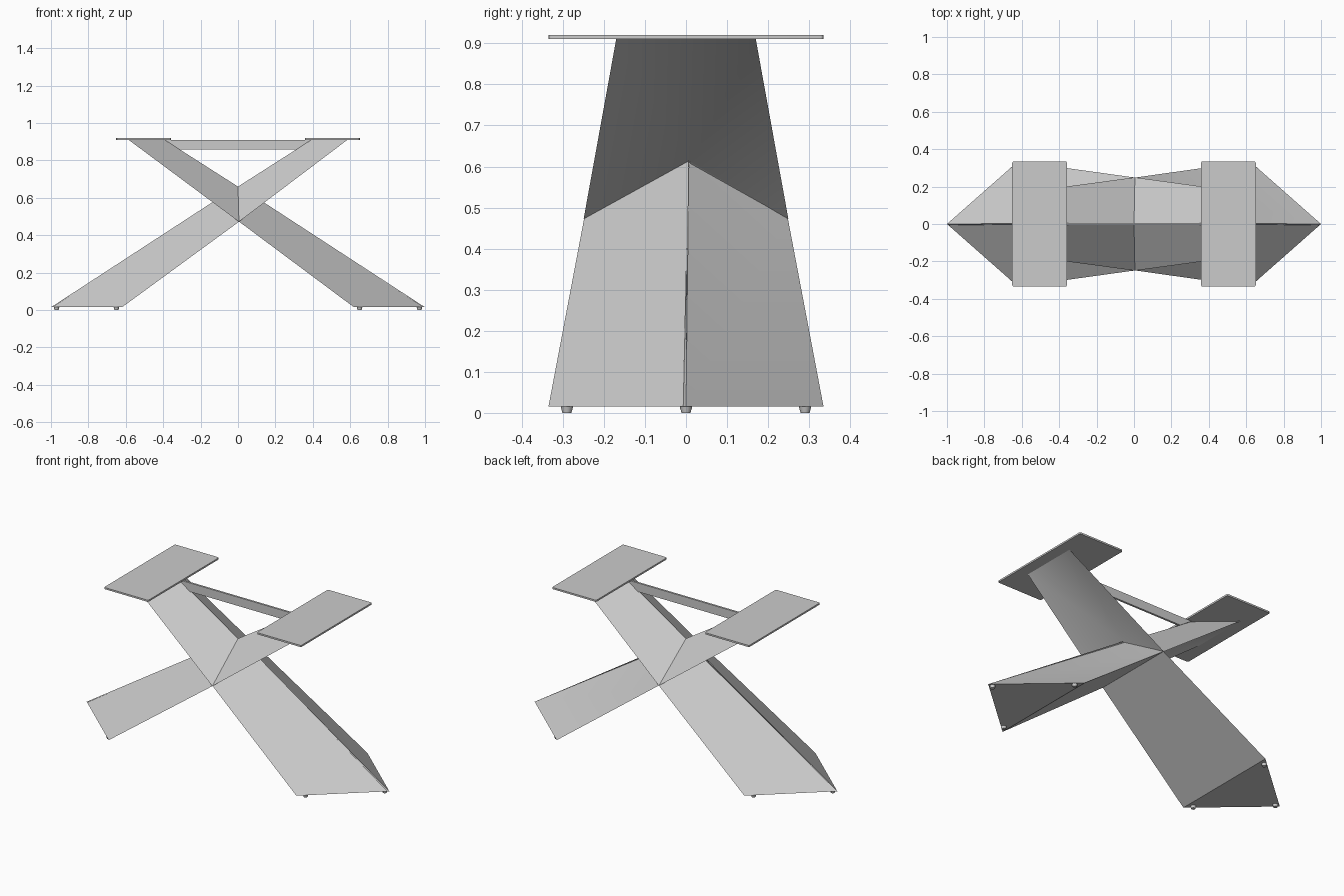
import bpy, bmesh, math
from mathutils import Vector

cube = bpy.data.objects.get("Cube")
if cube:
    bpy.data.objects.remove(cube, do_unlink=True)

# One painted metal finish
metal = bpy.data.materials.new("light grey metal")
metal.use_nodes = True
GREY = (0.6, 0.6, 0.6, 1)
metal.diffuse_color = GREY
metal.node_tree.nodes["Principled BSDF"].inputs["Base Color"].default_value = GREY


def finish(name, bm, smooth=True):
    bmesh.ops.recalc_face_normals(bm, faces=bm.faces)
    mesh = bpy.data.meshes.new(name)
    bm.to_mesh(mesh)
    bm.free()
    mesh.materials.append(metal)
    ob = bpy.data.objects.new(name, mesh)
    bpy.context.collection.objects.link(ob)
    if smooth:
        bpy.ops.object.select_all(action="DESELECT")
        ob.select_set(True)
        bpy.context.view_layer.objects.active = ob
        bpy.ops.object.shade_smooth_by_angle(angle=math.radians(30))
    return ob


FOOT, TOP = 0.015, 0.91     # heights of the leg ends

# Crossed legs: two tapering three-sided beams joined into one X
bm = bmesh.new()
ring = {}


def v(x, y, z):
    key = (round(x, 4), round(y, 4), z)
    if key not in ring:
        ring[key] = bm.verts.new(key)
    return ring[key]


soft = []
crown = v(0, 0, 0.66)
for s in (1, -1):
    toe, notch, ridge_top = v(s, 0, FOOT), v(s * 0.073, 0, 0.613), v(s * 0.392, 0, TOP)
    under_top = v(s * 0.585, 0, TOP)
    heel, waist, head = [], [], []
    for t in (1, -1):
        heel.append(v(s * 0.62, t * 0.335, FOOT))
        waist.append(v(0, t * 0.25, 0.475))
        head.append(v(s * 0.585, t * 0.17, TOP))
        bm.faces.new((toe, heel[-1], waist[-1], notch))            # lower outer side
        bm.faces.new((notch, waist[-1], head[-1], under_top))      # upper underside
        bm.faces.new((crown, waist[-1], head[-1], ridge_top))      # upper inner side
        soft.append((notch, waist[-1]))
    bm.faces.new((toe, heel[0], heel[1]))
    bm.faces.new((heel[0], heel[1], waist[1], waist[0]))
    bm.faces.new((ridge_top, head[0], under_top, head[1]))
    soft.append((toe, notch))
bm.normal_update()
edges = [bm.edges.get(pair) for pair in soft]
bmesh.ops.bevel(bm, geom=edges, offset=0.008, segments=2, profile=0.5, affect="EDGES")
finish("crossed_legs", bm)


def box(name, size, centre, corner=0.0):
    bm = bmesh.new()
    bmesh.ops.create_cube(bm, size=1)
    for p in bm.verts:
        p.co = Vector(a * b for a, b in zip(p.co, size)) + Vector(centre)
    if corner:
        upright = [e for e in bm.edges
                   if abs(e.verts[0].co.z - e.verts[1].co.z) > size[2] / 2]
        bmesh.ops.bevel(bm, geom=upright, offset=corner, segments=3,
                        profile=0.5, affect="EDGES")
    return finish(name, bm)


# Mounting plates on the leg heads
for side, s in (("left", 1), ("right", -1)):
    box(side + "_top_plate", (0.292, 0.67, 0.01), (s * 0.505, 0, 0.915), 0.008)

# Thin brace between the heads, with ends cut along the ridges
brace = box("cross_brace", (0.78, 0.012, 0.052), (0, 0, 0.884))
for p in brace.data.vertices:
    if p.co.z < 0.88:
        p.co.x *= 0.8

# Small tapered feet under the base corners
for s in (1, -1):
    for label, x, y in (("toe", 0.97, 0), ("front", 0.65, -0.29), ("back", 0.65, 0.29)):
        bm = bmesh.new()
        bmesh.ops.create_cone(bm, cap_ends=True, segments=16, radius1=0.011,
                              radius2=0.015, depth=FOOT)
        bmesh.ops.translate(bm, verts=bm.verts, vec=(s * x, y, FOOT / 2))
        finish(("left_" if s > 0 else "right_") + label + "_foot", bm)
